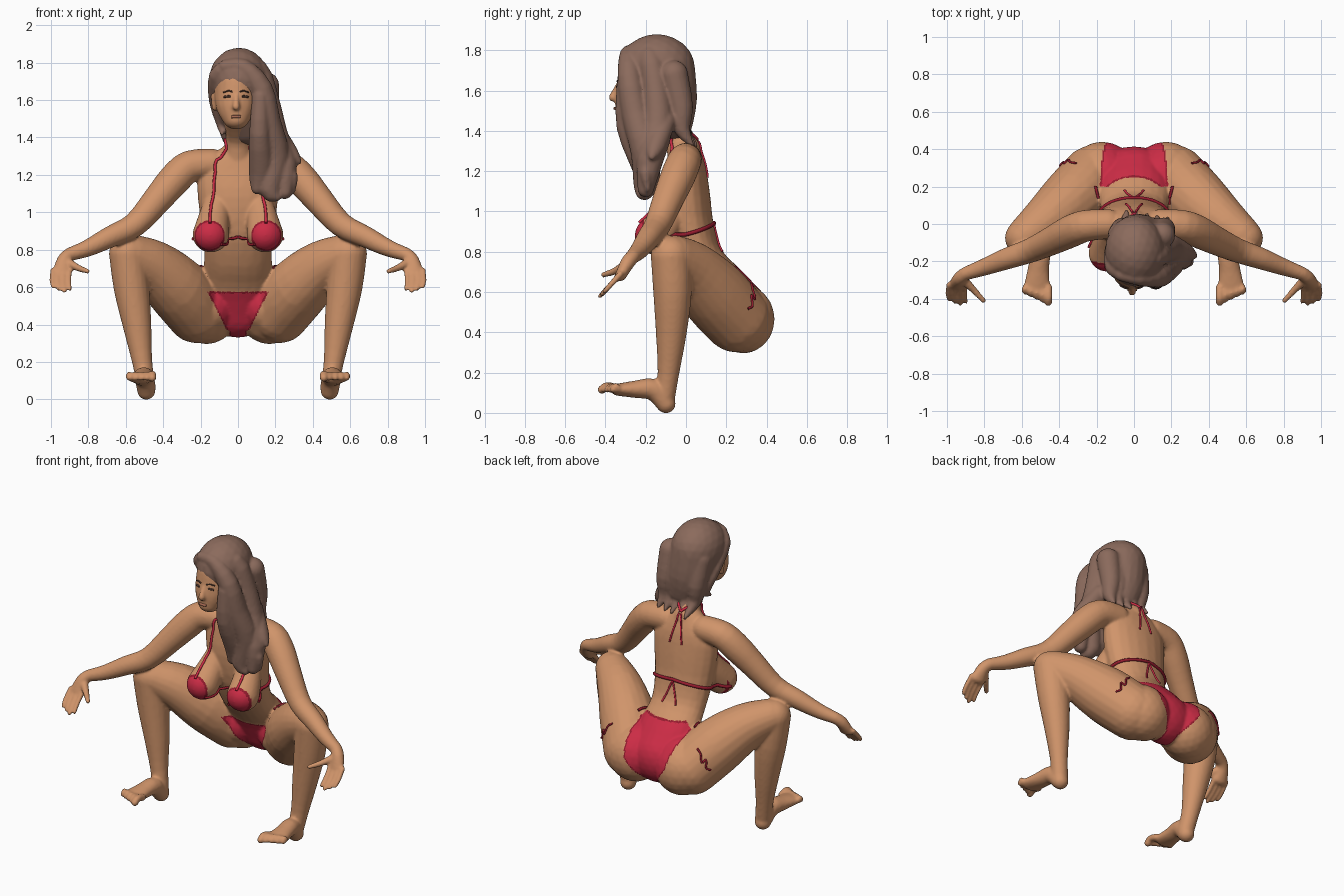
import bpy
import bmesh
from mathutils import Vector
from mathutils.bvhtree import BVHTree

if "Cube" in bpy.data.objects:
    bpy.data.objects.remove(bpy.data.objects["Cube"], do_unlink=True)


def make_material(name, red, green, blue):
    material = bpy.data.materials.new(name)
    material.use_nodes = True
    colour = (red, green, blue, 1)
    material.diffuse_color = colour
    material.node_tree.nodes["Principled BSDF"].inputs["Base Color"].default_value = colour
    return material


skin = make_material("skin", .63, .297, .145)
red_cloth = make_material("red cloth", .6, .025, .06)
dark_red = make_material("dark red trim", .3, .011, .027)
brown_hair = make_material("brown hair", .26, .146, .108)
dark_brown = make_material("dark brown", .08, .04, .028)
lip_colour = make_material("lips", .4, .15, .09)


def smooth_path(points, steps):
    """Catmull-Rom interpolation of vectors of any size."""
    points = [Vector(p) for p in points]
    path = []
    for i in range(len(points) - 1):
        a, b = points[max(i - 1, 0)], points[i]
        c, d = points[i + 1], points[min(i + 2, len(points) - 1)]
        for step in range(steps):
            t = step / steps
            path.append(b + (c - a) * (t / 2)
                        + (a * 2 - b * 5 + c * 4 - d) * (t * t / 2)
                        + (b * 3 - a - c * 3 + d) * (t * t * t / 2))
    return path + [points[-1]]


ball = bmesh.new()
bmesh.ops.create_icosphere(ball, subdivisions=3, radius=1)
BALL = [v.co.copy() for v in ball.verts]
ball.free()


def loft(bm, stations, side=1):
    """Chain of hulls through ellipsoids given as centre plus one or three radii."""
    full = [s if len(s) > 4 else (*s, s[3], s[3]) for s in stations]
    path = smooth_path(full, 3)
    for pair in zip(path, path[1:]):
        verts = [bm.verts.new(((s[0] + p.x * s[3]) * side, s[1] + p.y * s[4], s[2] + p.z * s[5]))
                 for s in pair for p in BALL]
        hull = bmesh.ops.convex_hull(bm, input=verts)
        spare = {g for key in ("geom_interior", "geom_unused") for g in hull[key]
                 if isinstance(g, bmesh.types.BMVert)}
        bmesh.ops.delete(bm, geom=list(spare), context="VERTS")


def fuse(name, bm, materials, voxel, iterations):
    """Merge all lofts into one smooth skin."""
    mesh = bpy.data.meshes.new(name)
    bm.to_mesh(mesh)
    bm.free()
    obj = bpy.data.objects.new(name, mesh)
    bpy.context.collection.objects.link(obj)
    remesh = obj.modifiers.new("fuse", "REMESH")
    remesh.mode = "VOXEL"
    remesh.voxel_size = voxel
    soften = obj.modifiers.new("soften", "SMOOTH")
    soften.iterations = iterations
    graph = bpy.context.evaluated_depsgraph_get()
    fused = bpy.data.meshes.new_from_object(obj.evaluated_get(graph))
    obj.modifiers.clear()
    obj.data = fused
    fused.materials.clear()
    for material in materials:
        fused.materials.append(material)
    fused.shade_smooth()
    return obj


# Torso, neck and head
bm = bmesh.new()
loft(bm, [(0, .28, .49, .19, .135, .16), (0, .19, .63, .195, .13, .1),
          (0, .08, .76, .18, .11, .1), (0, .02, .92, .195, .12, .1),
          (0, 0, 1.08, .215, .12, .1), (0, 0, 1.21, .21, .1, .08),
          (0, -.01, 1.31, .11, .075, .06)])
loft(bm, [(0, -.01, 1.3, .085), (0, -.06, 1.4, .064), (-.01, -.15, 1.5, .068)])
loft(bm, [(-.01, -.19, 1.66, .12, .15, .17), (-.01, -.24, 1.57, .108, .112, .09),
          (-.01, -.275, 1.495, .068, .075, .052)])
loft(bm, [(-.01, -.335, 1.63, .012), (-.01, -.365, 1.565, .02)])
loft(bm, [(-.13, -.18, 1.62, .015, .03, .03), (-.125, -.19, 1.56, .015, .02, .02)])

for side in (1, -1):
    # Breast and buttock
    loft(bm, [(.11, -.03, 1.06, .07), (.13, -.09, .96, .085), (.145, -.155, .88, .098, .1, .095)],
         side)
    loft(bm, [(.16, .25, .5, .16), (.17, .285, .465, .17, .155, .17)], side)
    # Thigh and shin
    loft(bm, [(.22, .25, .47, .17), (.32, .14, .59, .172), (.45, .03, .71, .14),
              (.57, -.06, .775, .107)], side)
    loft(bm, [(.59, -.075, .78, .1), (.57, -.067, .6, .096), (.54, -.073, .4, .077),
              (.512, -.087, .2, .054), (.49, -.105, .07, .05)], side)
    # Foot and toes
    loft(bm, [(.49, -.1, .047, .049), (.5, -.16, .115, .054), (.512, -.25, .117, .058, .05, .043),
              (.52, -.34, .115, .072, .03, .03)], side)
    for toe in range(5):
        x, size = .458 + .031 * toe, (.022 if toe == 0 else .017)
        loft(bm, [(x, -.34, .12, size), (x, -.39 + .01 * toe, .132, size),
                  (x, -.418 + .014 * toe, .115, size)], side)
    # Shoulder, arm and palm
    loft(bm, [(.14, 0, 1.26, .08), (.26, -.01, 1.245, .085), (.34, -.04, 1.175, .087),
              (.43, -.085, 1.07, .078), (.55, -.14, .935, .066), (.68, -.185, .87, .058),
              (.8, -.23, .81, .046), (.9, -.265, .775, .036)], side)
    loft(bm, [(.9, -.265, .775, .036), (.93, -.29, .745, .038, .036, .035),
              (.942, -.325, .68, .052, .028, .026)], side)
    # Fingers and thumb
    for finger in range(4):
        x = .9 + .03 * finger
        reach = .012 * abs(finger - 1)
        loft(bm, [(x, -.325, .69, .015), (x + .005, -.375, .635, .014),
                  (x - .002, -.428 + reach, .578 + reach, .012)], side)
    loft(bm, [(.92, -.29, .74, .026), (.86, -.35, .705, .019), (.805, -.41, .685, .014)], side)

body = fuse("body", bm, [skin, red_cloth, dark_red], .0082, 6)


# Swimsuit panels: distance inside the panel edge decides cloth, trim or skin
def panel_margin(point):
    x, y, z = abs(point.x), point.y, point.z
    if y < -.1 and z > .78:
        return .082 - Vector((x - .152, z - .875)).length
    if y < .2:
        return min(max(.045, .045 + .5 * (z - .34)) - x, .575 - z)
    return min(max(.045, min(.045 + .75 * (z - .36), .15 + .17 * (z - .5))) - x, .73 - z)


for face in body.data.polygons:
    margin = panel_margin(face.center)
    face.material_index = 0 if margin < 0 else 2 if margin < .009 else 1

surface = BVHTree.FromPolygons([v.co for v in body.data.vertices],
                               [p.vertices for p in body.data.polygons])


def cord(name, points, radius, material, mirrored=False):
    """Round cord that follows the surface of the body."""
    curve = bpy.data.curves.new(name, "CURVE")
    curve.dimensions = "3D"
    curve.bevel_depth = radius
    curve.bevel_resolution = 2
    curve.use_fill_caps = True
    curve.materials.append(material)
    for side in (1, -1) if mirrored else (1,):
        path = [Vector((p.x * side, p.y, p.z)) for p in smooth_path(points, 8)]
        spline = curve.splines.new("POLY")
        spline.points.add(len(path) - 1)
        for knot, p in zip(spline.points, path):
            spot, normal, _, _ = surface.find_nearest(p)
            knot.co = (*(spot + normal * radius * .4), 1)
    obj = bpy.data.objects.new(name, curve)
    bpy.context.collection.objects.link(obj)


# Swimsuit cords
cord("neck_strap", [(.15, -.24, .95), (.15, -.16, 1.06), (.13, -.11, 1.22), (.085, -.09, 1.34),
                    (.065, -.04, 1.39), (0, .06, 1.36)], .008, red_cloth, True)
cord("neck_ties", [(.01, .08, 1.36), (.025, .11, 1.27), (.045, .12, 1.17)], .006, red_cloth, True)
cord("chest_band", [(.23, -.13, .86), (.2, -.02, .88), (.14, .1, .92), (0, .15, .945)],
     .01, dark_red, True)
cord("chest_ties", [(0, .15, .94), (.02, .15, .88), (.05, .18, .8)], .006, red_cloth, True)
cord("cup_link", [(.09, -.22, .83), (.05, -.13, .84), (0, -.1, .865)], .008, dark_red, True)
cord("hip_tie", [(.2, .13, .67), (.205, .16, .7), (.19, .21, .73)], .008, dark_red, True)
cord("hip_bow", [(.3, .28, .61), (.33, .31, .6), (.34, .32, .56), (.34, .28, .57),
                 (.35, .3, .53), (.35, .27, .52)], .006, dark_red, True)

# Face details
for label, x in (("right", -.057), ("left", .037)):
    cord(label + "_brow", [(x - .03, -.33, 1.643), (x, -.35, 1.652), (x + .03, -.33, 1.643)],
         .004, dark_brown)
    cord(label + "_eye", [(x - .02, -.33, 1.617), (x, -.35, 1.622), (x + .02, -.33, 1.617)],
         .006, dark_brown)
cord("lips", [(-.037, -.36, 1.51), (-.01, -.38, 1.51), (.017, -.36, 1.51)], .008, lip_colour)

# Hair: cap, long side sweep, short side and back locks
bm = bmesh.new()
loft(bm, [(.005, -.145, 1.71, .16, .19, .17), (.025, -.09, 1.56, .145, .145, .14),
          (.05, -.065, 1.44, .115, .1, .08)])
long_locks = [
    [(-.07, -.27, 1.78, .035), (.03, -.285, 1.775, .045), (.125, -.28, 1.66, .06),
     (.16, -.25, 1.48, .07), (.2, -.2, 1.3, .075), (.17, -.2, 1.13, .06), (.21, -.22, 1.08, .02)],
    [(-.04, -.22, 1.81, .04), (.1, -.18, 1.76, .06), (.155, -.15, 1.6, .065),
     (.19, -.14, 1.42, .075), (.25, -.18, 1.25, .065), (.25, -.2, 1.11, .04)],
    [(.12, -.3, 1.62, .045), (.115, -.29, 1.42, .055), (.125, -.2, 1.22, .068),
     (.105, -.2, 1.13, .035)],
    [(.19, -.1, 1.45, .05), (.27, -.15, 1.32, .05), (.325, -.17, 1.27, .015)],
    [(.24, -.18, 1.26, .05), (.29, -.2, 1.19, .03), (.29, -.19, 1.11, .015)],
    [(-.05, -.27, 1.78, .035), (-.11, -.23, 1.73, .045), (-.12, -.13, 1.6, .036),
     (-.085, -.08, 1.47, .03), (-.085, -.13, 1.42, .01)]]
for lock in long_locks:
    loft(bm, lock)
for i in range(5):
    x = -.07 + .055 * i
    loft(bm, [(x, -.06, 1.68, .07), (x + .01, -.025, 1.52, .06),
              (x + .02, -.02, 1.41, .04), (x + .03, .07 - .01 * i, 1.33, .01)])
fuse("hair", bm, [brown_hair], .009, 2)
